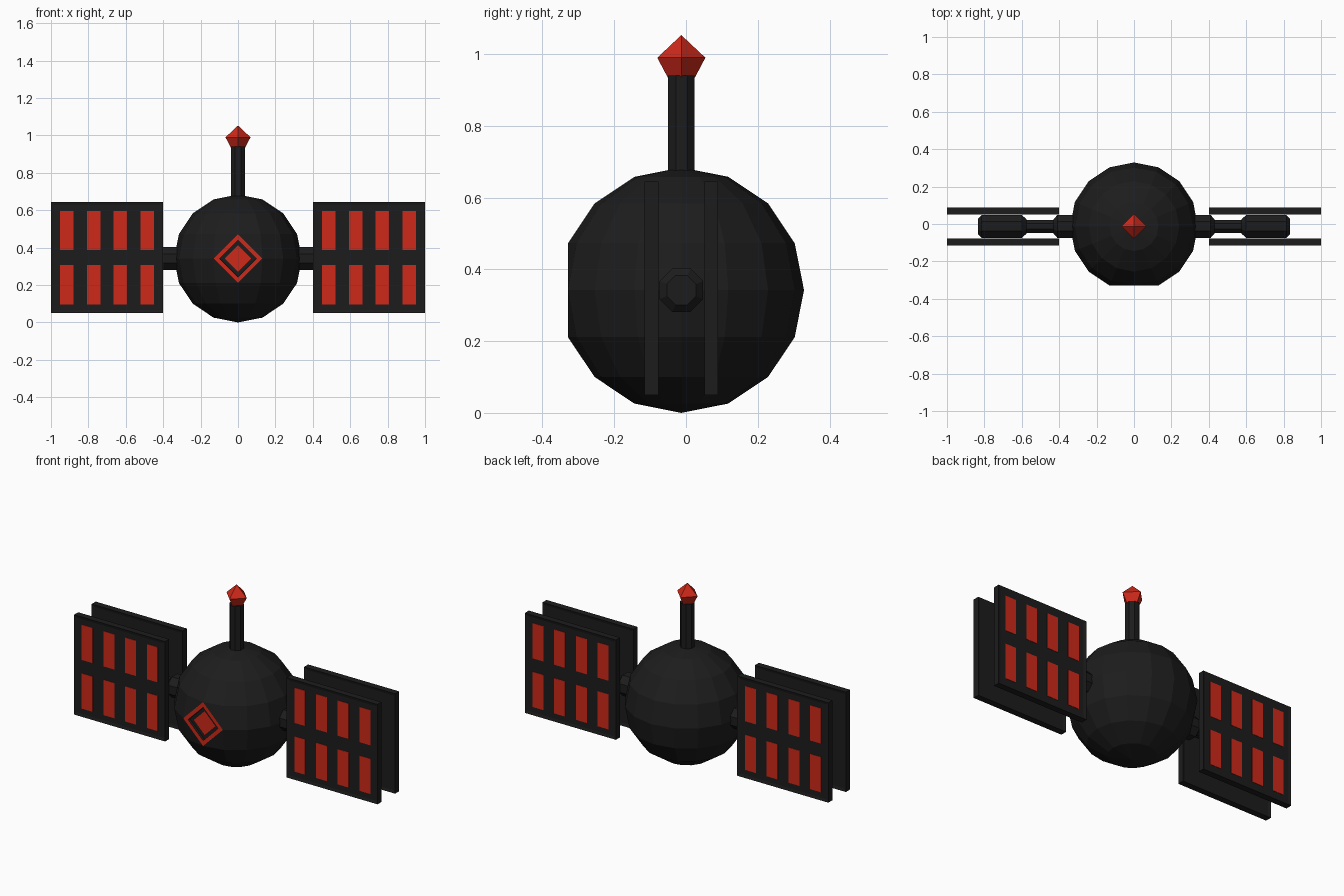
import bpy, bmesh, math
from mathutils import Matrix, Vector

if "Cube" in bpy.data.objects:
    bpy.data.objects.remove(bpy.data.objects["Cube"])

CY, CZ, R = -0.013, 0.342, 0.342   # body centre and radius


def material(name, color):
    m = bpy.data.materials.new(name)
    m.diffuse_color = color
    m.use_nodes = True
    m.node_tree.nodes["Principled BSDF"].inputs["Base Color"].default_value = m.diffuse_color
    return m


BLACK = material("black", (0.012, 0.012, 0.012, 1))
RED = material("red", (0.62, 0.022, 0.01, 1))


def finish(bm, name, *mats):
    bmesh.ops.recalc_face_normals(bm, faces=bm.faces)
    me = bpy.data.meshes.new(name)
    bm.to_mesh(me)
    bm.free()
    for m in mats:
        me.materials.append(m)
    ob = bpy.data.objects.new(name, me)
    bpy.context.collection.objects.link(ob)
    return ob


def turned(name, profile, sides, phase, matrix, mat):
    """Faceted turned part: profile of (radius, height) along local z."""
    bm = bmesh.new()
    rings = []
    for r, h in profile:
        rings.append([bm.verts.new(matrix @ Vector((
            r * math.cos(phase + i * math.tau / sides),
            r * math.sin(phase + i * math.tau / sides), h))) for i in range(sides)])
    for a, b in zip(rings, rings[1:]):
        for i in range(sides):
            j = (i + 1) % sides
            bm.faces.new((a[i], a[j], b[j], b[i]))
    bm.faces.new(rings[0][::-1])
    bm.faces.new(rings[-1])
    bmesh.ops.remove_doubles(bm, verts=bm.verts, dist=1e-5)
    return finish(bm, name, mat)


def add_box(bm, center, size):
    m = Matrix.Translation(center) @ Matrix.Diagonal((*size, 1))
    return bmesh.ops.create_cube(bm, size=1, matrix=m)["verts"]


# Body: faceted ball whose front vertex is cut to a flat diamond
bm = bmesh.new()
bmesh.ops.create_uvsphere(bm, u_segments=16, v_segments=8, radius=R,
                          matrix=Matrix.Translation((0, CY, CZ)))
tip = min(bm.verts, key=lambda v: v.co.y)
for f in list(tip.link_faces):
    a, b = [e.other_vert(tip) for e in tip.link_edges if e in f.edges[:]]
    bmesh.utils.face_split(f, a, b)
bmesh.ops.dissolve_verts(bm, verts=[tip])
bm.normal_update()
eye = min(bm.faces, key=lambda f: f.normal.y)

# Eye: red rim, shallow black recess, red centre
for width, depth, index in ((0.032, 0, 1), (0.001, -0.015, 0), (0.027, 0, 0)):
    ring = bmesh.ops.inset_individual(bm, faces=[eye], thickness=width, depth=depth)
    for f in ring["faces"]:
        f.material_index = index
eye.material_index = 1
finish(bm, "body", BLACK, RED)

# Antenna and its gem tip
up = Matrix.Translation((0, CY, 0))
turned("antenna_mast", [(0.04, 0.64), (0.04, 0.94)], 8, math.pi / 8, up, BLACK)
turned("antenna_tip", [(0.038, 0.935), (0.067, 0.99), (0, 1.053)], 4, 0, up, RED)

arm_profile = [(0.066, 0.29), (0.066, 0.41), (0.042, 0.43), (0.038, 0.43),
               (0.038, 0.575), (0.042, 0.575), (0.066, 0.6), (0.066, 0.815), (0.044, 0.835)]

for side, sx in (("left", -1), ("right", 1)):
    # Octagonal arm with collar and thick outer end
    m = Matrix.Translation((0, CY, CZ)) @ Matrix.Rotation(sx * math.pi / 2, 4, 'Y')
    turned(side + "_arm", arm_profile, 8, math.pi / 8, m, BLACK)

    for depth, sy in (("front", -1), ("back", 1)):
        # Panel slab with a slim raised frame
        bm = bmesh.new()
        y = CY + sy * 0.083
        add_box(bm, (sx * 0.7, y, 0.347), (0.6, 0.038, 0.595))
        bm.normal_update()
        wide = [f for f in bm.faces if abs(f.normal.y) > 0.9]
        bmesh.ops.inset_individual(bm, faces=wide, thickness=0.022, depth=-0.004)
        finish(bm, f"{side}_{depth}_panel", BLACK)

        # Red cells on the outward side
        bm = bmesh.new()
        for col in range(4):
            for row in (-1, 1):
                add_box(bm, (sx * (0.486 + 0.143 * col), y + sy * 0.014, 0.347 + row * 0.145),
                        (0.072, 0.006, 0.21))
        finish(bm, f"{side}_{depth}_cells", RED)
